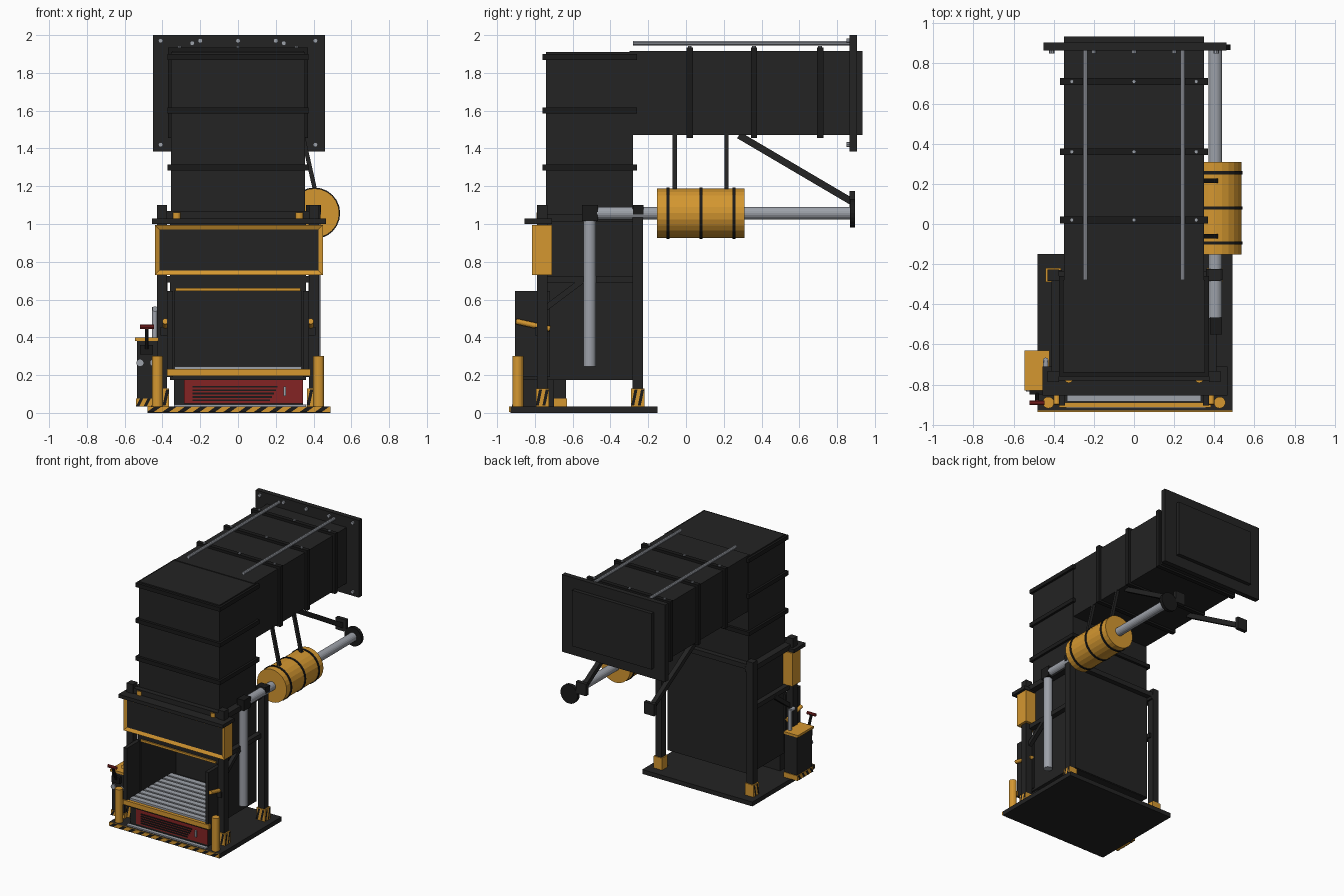
import bpy, bmesh
from mathutils import Vector

cube = bpy.data.objects.get("Cube")
if cube:
    bpy.data.objects.remove(cube, do_unlink=True)


def material(name, rgb):
    mat = bpy.data.materials.new(name)
    mat.use_nodes = True
    mat.diffuse_color = (*rgb, 1)
    mat.node_tree.nodes["Principled BSDF"].inputs["Base Color"].default_value = (*rgb, 1)
    return mat


dark = material("charcoal paint", (.017, .017, .017))
black = material("black rubber", (.01, .01, .01))
yellow = material("safety yellow", (.66, .31, .03))
grey = material("bare steel", (.34, .36, .4))
red = material("red paint", (.23, .017, .017))
SIDES = (("right", -1), ("left", 1))


def finish(name, bm, *mats):
    mesh = bpy.data.meshes.new(name)
    bmesh.ops.recalc_face_normals(bm, faces=bm.faces)
    bm.to_mesh(mesh)
    bm.free()
    for mat in mats:
        mesh.materials.append(mat)
    obj = bpy.data.objects.new(name, mesh)
    bpy.context.collection.objects.link(obj)
    return obj


def box_mesh(xs, ys, zs):
    bm = bmesh.new()
    bmesh.ops.create_cube(bm, size=1)
    for v in bm.verts:
        v.co = [lo + (c + .5) * (hi - lo) for c, (lo, hi) in zip(v.co, (xs, ys, zs))]
    return bm


def box(name, mat, xs, ys, zs):
    return finish(name, box_mesh(xs, ys, zs), mat)


def pair(name, mat, xs, ys, zs):
    """Matching boxes on both sides of the centre line."""
    for side, s in SIDES:
        box(side + "_" + name, mat, sorted(s * x for x in xs), ys, zs)


def rod(name, mat, start, end, radius, sides=20):
    """Straight cylinder between two points; four sides give a square beam."""
    a, b = Vector(start), Vector(end)
    bm = bmesh.new()
    bmesh.ops.create_cone(bm, cap_ends=True, segments=sides, radius1=radius,
                          radius2=radius, depth=(b - a).length)
    if sides == 4:
        bmesh.ops.rotate(bm, verts=bm.verts, matrix=Vector((1, 1, 0)).rotation_difference(Vector((1, 0, 0))).to_matrix())
    turn = (b - a).to_track_quat("Z", "Y").to_matrix()
    bmesh.ops.rotate(bm, verts=bm.verts, matrix=turn)
    bmesh.ops.translate(bm, verts=bm.verts, vec=(a + b) / 2)
    return finish(name, bm, mat)


def stripes(name, origin, along, up, count):
    """Slanted dark warning stripes laid on a flat yellow strip."""
    origin, along, up = Vector(origin), Vector(along), Vector(up)
    bm = bmesh.new()
    step = along / count
    for i in range(count):
        p = origin + step * i
        q = p + step * .45
        lean = step * .5
        bm.faces.new([bm.verts.new(c) for c in (p, q, q + up + lean, p + up + lean)])
    finish(name, bm, black)


# Base plate with striped front edge
box("base_plate", dark, (-.48, .49), (-.93, -.15), (0, .035))
box("base_front_edge", yellow, (-.48, .49), (-.937, -.93), (.006, .035))
stripes("base_edge_stripes", (-.48, -.939, .006), (.97, 0, 0), (0, 0, .029), 12)
box("kick_strip", grey, (-.34, .36), (-.92, -.89), (.035, .045))

# Hollow loading chamber
pair("chamber_wall", dark, (.335, .36), (-.74, -.28), (.18, 1.05))
pair("cheek_plate", dark, (.345, .375), (-.905, -.72), (.19, .645))
box("chamber_back", dark, (-.35, .35), (-.3, -.275), (.18, 1.05))
box("chamber_floor", dark, (-.36, .36), (-.89, -.28), (.175, .215))
box("chamber_front_panel", dark, (-.36, .36), (-.745, -.72), (.645, 1.05))
box("opening_trim", yellow, (-.33, .33), (-.755, -.745), (.645, .662))
box("loading_lip", yellow, (-.375, .385), (-.915, -.89), (.195, .232))
for i in range(9):
    y = -.885 + i * .06
    box("tray_slat", grey, (-.335, .335), (y, y + .045), (.215, .245))

# Red service cabinet with louvres
box("service_cabinet", dark, (-.34, .345), (-.87, -.7), (.035, .18))
box("cabinet_door", red, (-.285, .345), (-.878, -.87), (.05, .175))
for i in range(5):
    z = .062 + i * .018
    box("cabinet_louvre", black, (-.24, .17 + .01 * i), (-.883, -.878), (z, z + .009))
box("cabinet_handle", grey, (.24, .255), (-.89, -.878), (.09, .14))

# Frame posts, rails and gussets, with striped feet
for place, y in (("front", -.76), ("rear", -.255)):
    pair(place + "_post", dark, (.375, .43), (y - .028, y + .028), (.03, 1.1))
    pair(place + "_post_foot", yellow, (.365, .44), (y - .035, y + .035), (.035, .13))
    for side, s in SIDES:
        stripes(side + "_foot_side_stripes", (s * .442, y - .035, .04), (0, .07, 0), (0, 0, .085), 2)
        stripes(side + "_foot_front_stripes", (s * .4 - .037, y - .037, .04), (.075, 0, 0), (0, 0, .085), 2)
    box(place + "_cross_rail", dark, (-.42, .42), (y - .02, y + .02), (1.03, 1.07))
pair("middle_rail", dark, (.36, .4), (-.74, -.25), (.69, .725))
pair("top_rail", dark, (.36, .41), (-.78, -.23), (1.01, 1.05))
for side, s in SIDES:
    rod(side + "_gusset", dark, (s * .39, -.75, .55), (s * .39, -.55, .7), .022, 4)

# Yellow-framed hood with recessed dark centre
bm = box_mesh((-.44, .45), (-.815, -.71), (.73, .995))
bm.normal_update()
front = min(bm.faces, key=lambda f: f.calc_center_median().y)
bmesh.ops.inset_region(bm, faces=[front], thickness=.035, depth=-.012)
front.material_index = 1
finish("hood", bm, yellow, dark)
canopy = rod("canopy", dark, (-.455, -.785, 1.012), (.465, -.785, 1.012), .01, 4)
box("canopy_plate", dark, (-.455, .465), (-.855, -.71), (1, 1.028))
for side, s in SIDES:
    rod(side + "_beacon", yellow, (s * .325, -.77, 1.028), (s * .325, -.77, 1.06), .022)
    rod(side + "_grab_bar", yellow, (s * .385, -.9, .485), (s * .385, -.72, .445), .015)
    box(side + "_bar_bracket", dark, (s * .385 - .025, s * .385 + .025), (-.8, -.76), (.41, .455))
    rod(side + "_bollard", yellow, (s * .427, -.89, .035), (s * .427, -.89, .3), .029)

# Vertical chute and horizontal duct with stiffening bands
box("vertical_chute", dark, (-.355, .355), (-.74, -.28), (1.03, 1.91))
for z in (1.3, 1.6, 1.885):
    box("chute_band", black, (-.373, .373), (-.76, -.26), (z - .016, z + .016))
box("horizontal_duct", dark, (-.35, .35), (-.3, .935), (1.47, 1.915))
for y in (.02, .36, .71):
    box("duct_band", black, (-.37, .37), (y - .017, y + .017), (1.455, 1.935))
    for x in (-.31, 0, .31):
        rod("band_bolt", grey, (x, y, 1.93), (x, y, 1.943), .01, 8)
box("end_flange", dark, (-.45, .46), (.865, .905), (1.385, 2))
for x, z in [(s * .41, z) for s in (-1, 1) for z in (1.42, 1.97)] + [(-.2, 1.97), (0, 1.97), (.2, 1.97)]:
    rod("flange_bolt", grey, (x, .85, z), (x, .866, z), .013, 8)
for side, s in SIDES:
    rod(side + "_tie_rod", grey, (s * .243, -.28, 1.957), (s * .243, .87, 1.957), .013, 10)
    # Diagonal duct support and its wall foot
    rod(side + "_duct_strut", dark, (s * .3, .28, 1.47), (s * .3, .875, 1.12), .026, 4)
    box(side + "_strut_foot", dark, (s * .3 - .045, s * .3 + .045), (.865, .895), (1.08, 1.175))

# Side pipe run with suspended yellow drum
PIPE_X, PIPE_Z = .405, 1.057
rod("vertical_pipe", grey, (PIPE_X, -.51, .245), (PIPE_X, -.51, 1.05), .033)
box("pipe_elbow", black, (.378, .438), (-.55, -.465), (1.015, 1.1))
rod("horizontal_pipe", grey, (PIPE_X, -.47, PIPE_Z), (PIPE_X, .88, PIPE_Z), .034)
rod("pipe_end_disc", black, (PIPE_X, .868, PIPE_Z), (PIPE_X, .895, PIPE_Z), .075)
box("pipe_clamp", black, (.36, .44), (-.28, -.225), (1.05, 1.1))
rod("drum", yellow, (PIPE_X, -.153, PIPE_Z), (PIPE_X, .31, PIPE_Z), .131, 24)
for y in (-.095, .08, .255):
    rod("drum_strap", black, (PIPE_X, y - .008, PIPE_Z), (PIPE_X, y + .008, PIPE_Z), .136, 24)
for y in (-.06, .215):
    rod("drum_hanger", dark, (.34, y, 1.48), (.41, y, 1.17), .016, 4)

# Control box with lever, gauges and vent pipe
box("control_box", dark, (-.535, -.425), (-.825, -.635), (.035, .38))
box("control_lid", yellow, (-.545, -.42), (-.83, -.63), (.38, .398))
box("control_foot", yellow, (-.54, -.42), (-.83, -.63), (.035, .075))
stripes("control_foot_stripes", (-.54, -.832, .035), (.12, 0, 0), (0, 0, .04), 3)
stripes("control_foot_side_stripes", (-.542, -.83, .035), (0, .2, 0), (0, 0, .04), 4)
for x in (-.518, -.447):
    rod("gauge", grey, (x, -.834, .265), (x, -.825, .265), .02, 16)
box("lever_mount", black, (-.52, -.45), (-.85, -.825), (.31, .36))
rod("lever_stem", black, (-.483, -.845, .34), (-.483, -.89, .455), .011, 10)
rod("lever_grip", red, (-.52, -.892, .455), (-.445, -.892, .455), .012, 10)
rod("vent_pipe", grey, (-.44, -.68, .39), (-.44, -.68, .56), .014, 12)
rod("vent_outlet", grey, (-.44, -.68, .55), (-.44, -.73, .55), .014, 12)
